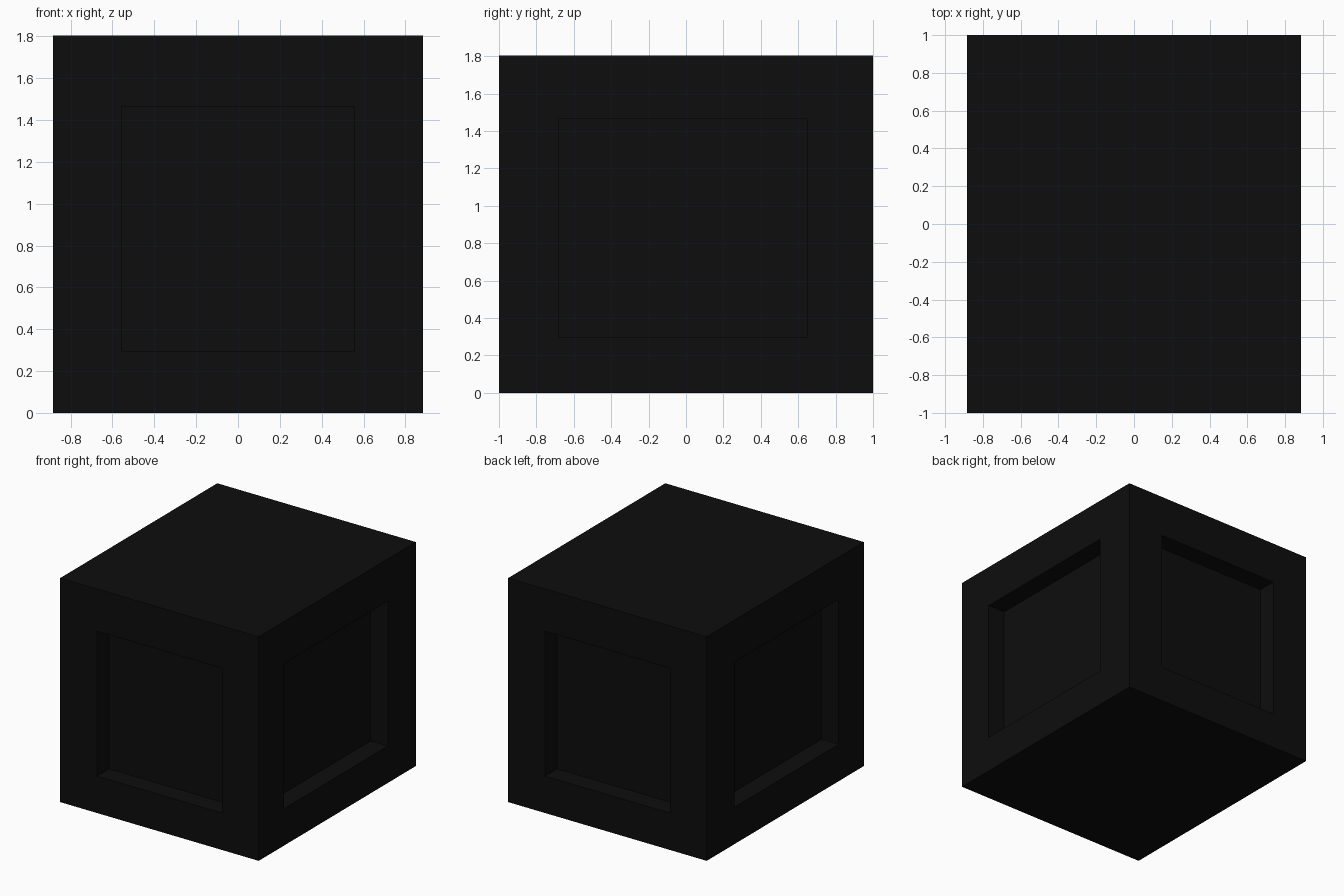
import bpy, bmesh
from mathutils import Vector

if "Cube" in bpy.data.objects:
    bpy.data.objects.remove(bpy.data.objects["Cube"])

HX, HY, H, DEPTH = 0.885, 1.0, 1.805, 0.155


def box(bm, lo, hi):
    lo, hi = Vector(lo), Vector(hi)
    for v in bmesh.ops.create_cube(bm, size=1)["verts"]:
        v.co = Vector((v.co[i] + 0.5) * (hi[i] - lo[i]) + lo[i] for i in range(3))


def make_object(name, boxes):
    bm = bmesh.new()
    for lo, hi in boxes:
        box(bm, lo, hi)
    mesh = bpy.data.meshes.new(name)
    bm.to_mesh(mesh)
    bm.free()
    obj = bpy.data.objects.new(name, mesh)
    bpy.context.collection.objects.link(obj)
    return obj


# Solid crate body
crate = make_object("crate_body", [((-HX, -HY, 0), (HX, HY, H))])

# Shallow square recesses on all four sides
cuts = []
for s in (-1, 1):
    y = sorted((s * (HY - DEPTH), s * (HY + 0.1)))
    x = sorted((s * (HX - DEPTH), s * (HX + 0.1)))
    cuts.append(((-0.557, y[0], 0.297), (0.557, y[1], 1.465)))
    cuts.append(((x[0], -0.68, 0.297), (x[1], 0.647, 1.465)))
cutter = make_object("recess_cutter", cuts)
mod = crate.modifiers.new("recesses", "BOOLEAN")
mod.operation = "DIFFERENCE"
mod.solver = "EXACT"
mod.object = cutter
bpy.context.view_layer.objects.active = crate
crate.select_set(True)
bpy.ops.object.modifier_apply(modifier=mod.name)
bpy.data.objects.remove(cutter)

# Near-black paint
paint = bpy.data.materials.new("black_paint")
paint.diffuse_color = (0.004, 0.004, 0.004, 1)
paint.use_nodes = True
paint.node_tree.nodes["Principled BSDF"].inputs["Base Color"].default_value = paint.diffuse_color
crate.data.materials.clear()
crate.data.materials.append(paint)
